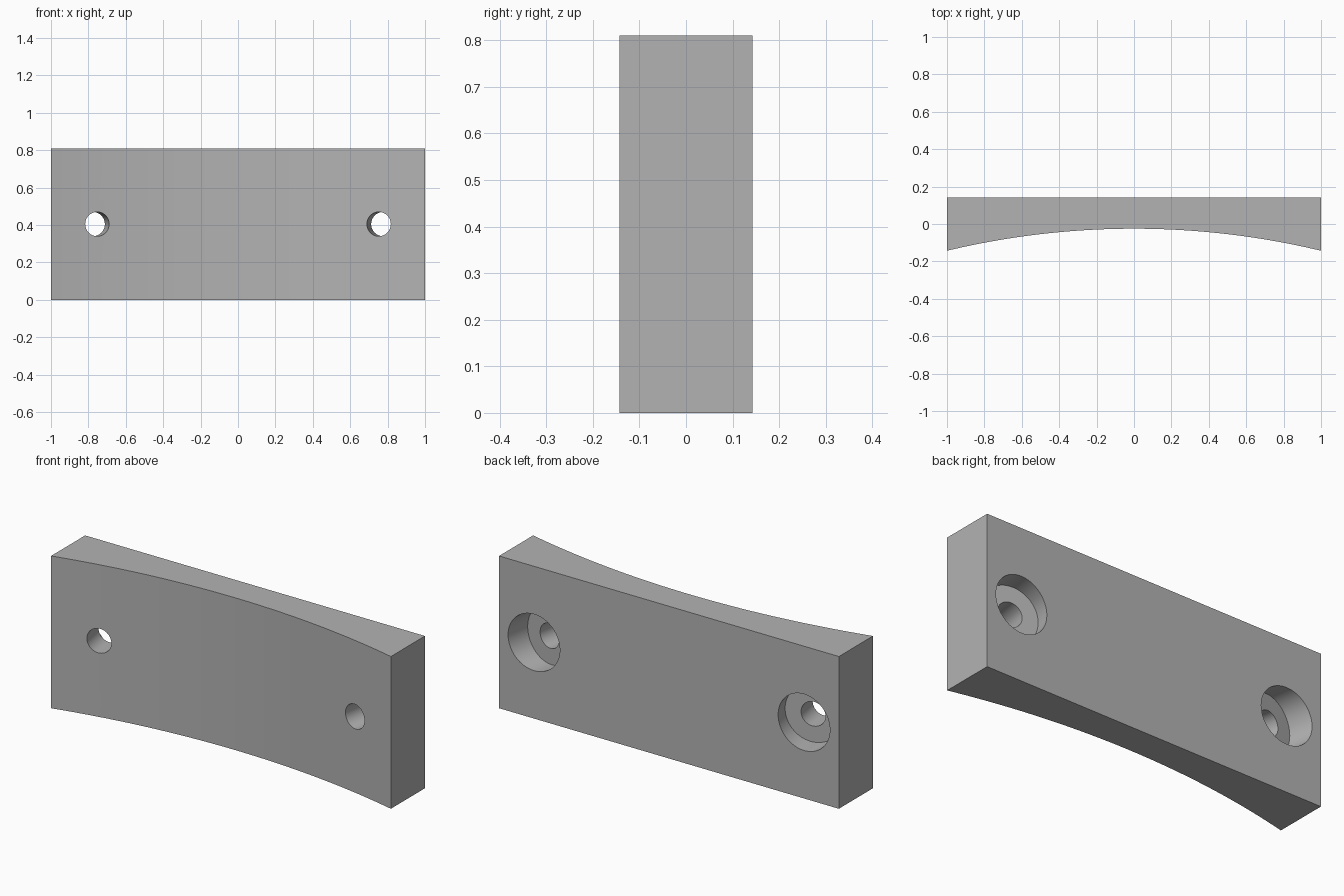
import bpy
import bmesh
from math import asin, sin, cos, radians
from mathutils import Matrix, Vector

cube = bpy.data.objects.get("Cube")
if cube:
    bpy.data.objects.remove(cube, do_unlink=True)

HEIGHT, BACK, MID = 0.81, 0.143, -0.025   # block height, back face, arc crown
RADIUS = 4.296                            # radius of the hollow front
CENTRE = MID - RADIUS
HALF_ANGLE = asin(1 / RADIUS)
SEGMENTS = 48

grey = bpy.data.materials.new("plain grey")
grey.use_nodes = True
colour = (0.45, 0.45, 0.45, 1)
grey.diffuse_color = colour
grey.node_tree.nodes["Principled BSDF"].inputs["Base Color"].default_value = colour


def make_object(name, bm):
    bmesh.ops.recalc_face_normals(bm, faces=bm.faces)
    mesh = bpy.data.meshes.new(name)
    bm.to_mesh(mesh)
    bm.free()
    mesh.materials.append(grey)
    obj = bpy.data.objects.new(name, mesh)
    bpy.context.collection.objects.link(obj)
    return obj


# Block with a concave front, extruded from its plan outline
bm = bmesh.new()
angles = [HALF_ANGLE * (2 * i / SEGMENTS - 1) for i in range(SEGMENTS + 1)]
outline = [(RADIUS * sin(a), CENTRE + RADIUS * cos(a)) for a in angles]
outline += [(1, BACK), (-1, BACK)]
base = bm.faces.new([bm.verts.new((x, y, 0)) for x, y in outline])
top = bmesh.ops.extrude_face_region(bm, geom=[base])
bmesh.ops.translate(bm, vec=(0, 0, HEIGHT),
                    verts=[v for v in top["geom"] if isinstance(v, bmesh.types.BMVert)])
block = make_object("curved_mounting_block", bm)


# Stepped cutter: narrow bore to the front, wide counterbore to the back
def screw_hole_cutter(name, side):
    bm = bmesh.new()
    profile = [(0, -0.5), (0.065, -0.5), (0.065, 0), (0.15, 0), (0.15, 0.4), (0, 0.4)]
    verts = [bm.verts.new((r, 0, z)) for r, z in profile]
    edges = [bm.edges.new(pair) for pair in zip(verts, verts[1:])]
    bmesh.ops.spin(bm, geom=verts + edges, cent=(0, 0, 0), axis=(0, 0, 1),
                   angle=radians(360), steps=64)
    bmesh.ops.remove_doubles(bm, verts=bm.verts, dist=0.0001)
    cutter = make_object(name, bm)
    # Aim along the arc's radius, with the step just inside the back face
    step = Vector((side * 0.776, 0.038, HEIGHT / 2))
    axis = step - Vector((0, CENTRE, HEIGHT / 2))
    cutter.matrix_world = Matrix.Translation(step) @ axis.to_track_quat("Z", "Y").to_matrix().to_4x4()
    cutter.hide_render = True
    return cutter


bpy.ops.object.select_all(action="DESELECT")
block.select_set(True)
bpy.context.view_layer.objects.active = block
for name, side in (("left_hole_cutter", 1), ("right_hole_cutter", -1)):
    cutter = screw_hole_cutter(name, side)
    cut = block.modifiers.new(name, "BOOLEAN")
    cut.operation = "DIFFERENCE"
    cut.solver = "EXACT"
    cut.object = cutter
    bpy.ops.object.modifier_apply(modifier=cut.name)
    bpy.data.objects.remove(cutter, do_unlink=True)

bpy.ops.object.shade_smooth_by_angle(angle=radians(30))
